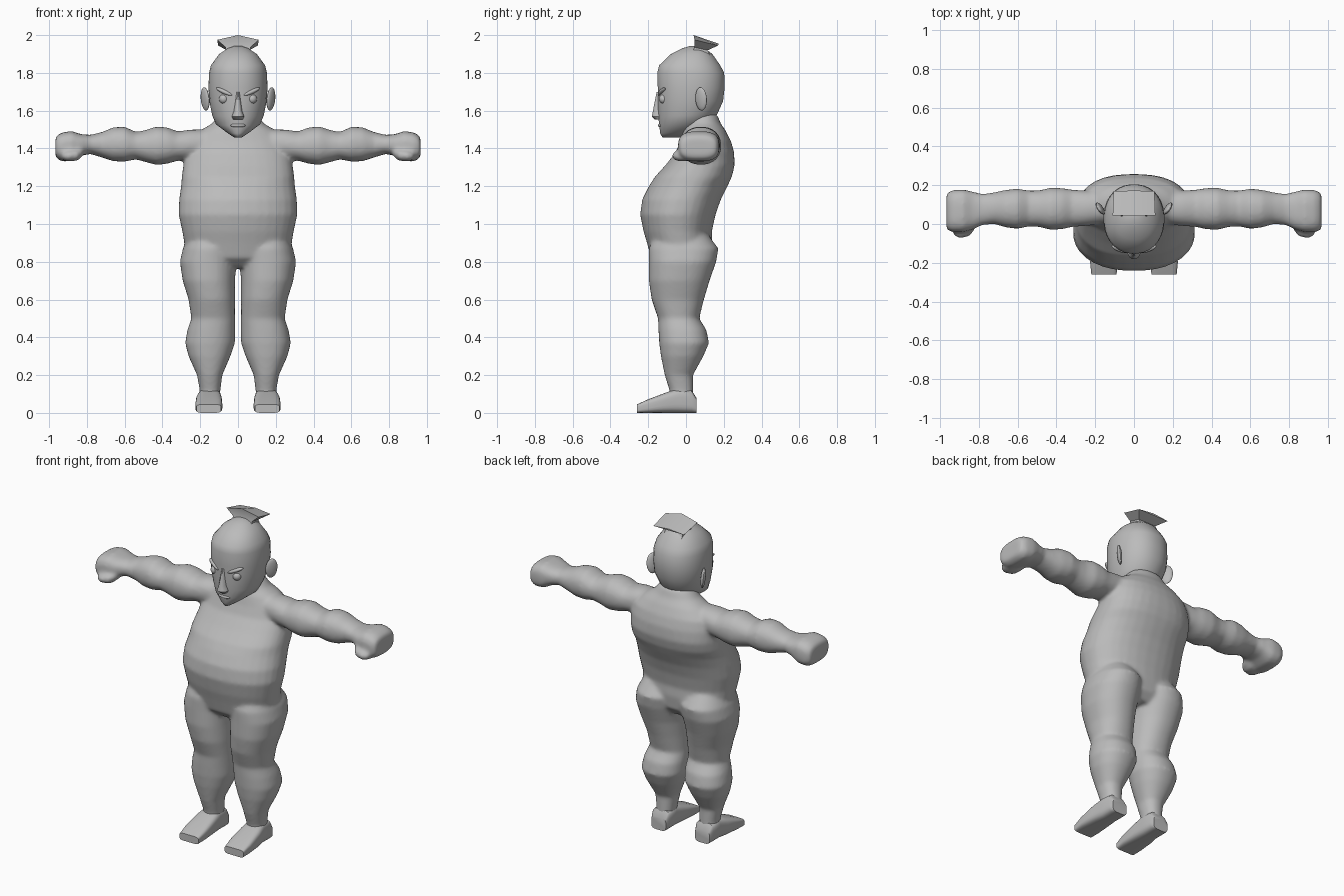
import bpy, bmesh, math
from mathutils import Matrix, Euler

grey = bpy.data.materials.new("plain grey")
grey.diffuse_color = (0.5, 0.5, 0.5, 1)


def loft(bm, axis, rings, side=1, n=32):
    """Closed skin through rings (t, u0, u1, v0, v1, exponent, tilt) along an axis."""
    loops = []
    for t, u0, u1, v0, v1, *rest in rings:
        e = rest[0] if rest else 2.2
        tilt = rest[1] if len(rest) > 1 else 0
        loop = []
        for i in range(n):
            a = 2 * math.pi * (i + 0.5) / n
            c, s = math.cos(a), math.sin(a)
            u = (u0 + u1) / 2 + (u1 - u0) / 2 * math.copysign(abs(c) ** (2 / e), c)
            v = (v0 + v1) / 2 + (v1 - v0) / 2 * math.copysign(abs(s) ** (2 / e), s)
            w = t + tilt * (v - v0)
            x, y, z = {"x": (w, u, v), "y": (u, w, v), "z": (u, v, w)}[axis]
            loop.append(bm.verts.new((x * side, y, z)))
        loops.append(loop)
    for a, b in zip(loops, loops[1:]):
        for i in range(n):
            j = (i + 1) % n
            bm.faces.new((a[i], a[j], b[j], b[i]))
    bm.faces.new(loops[0])
    bm.faces.new(loops[-1])


def finish(bm, name, mirror=False, angle=45):
    bmesh.ops.recalc_face_normals(bm, faces=bm.faces[:])
    me = bpy.data.meshes.new(name)
    bm.to_mesh(me)
    bm.free()
    ob = bpy.data.objects.new(name, me)
    bpy.context.collection.objects.link(ob)
    me.materials.append(grey)
    bpy.ops.object.select_all(action="DESELECT")
    ob.select_set(True)
    bpy.context.view_layer.objects.active = ob
    bpy.ops.object.shade_smooth_by_angle(angle=math.radians(angle))
    if mirror:
        ob.modifiers.new("Mirror", "MIRROR")
    return ob


def blob(name, loc, size, rot=(0, 0, 0), mirror=True):
    bm = bmesh.new()
    m = Matrix.LocRotScale(loc, Euler(rot), size)
    bmesh.ops.create_uvsphere(bm, u_segments=16, v_segments=10, radius=1, matrix=m)
    return finish(bm, name, mirror)


# body: torso, legs and arms fused into one smooth skin
torso = [
    (0.77, -.18, .18, -.13, .09), (0.82, -.28, .28, -.185, .13),
    (0.90, -.285, .285, -.207, .14), (0.96, -.295, .295, -.225, .137),
    (1.05, -.315, .315, -.243, .157), (1.13, -.312, .312, -.232, .185),
    (1.20, -.302, .302, -.197, .22), (1.25, -.298, .298, -.165, .243, 2.4),
    (1.31, -.29, .29, -.11, .258, 2.4), (1.38, -.28, .28, -.055, .255),
    (1.44, -.26, .26, -.03, .238), (1.495, -.20, .20, -.015, .21),
    (1.53, -.14, .14, 0, .185), (1.58, -.10, .10, .01, .165)]
leg = [
    (0.94, .03, .26, -.17, .12), (0.87, .006, .292, -.197, .172),
    (0.80, .008, .308, -.197, .16), (0.70, .016, .293, -.197, .125),
    (0.60, .016, .262, -.182, .095), (0.50, .016, .247, -.148, .07),
    (0.44, .014, .268, -.146, .108), (0.37, .016, .28, -.142, .122),
    (0.30, .04, .262, -.133, .092), (0.20, .083, .217, -.113, .037),
    (0.12, .093, .203, -.088, .038), (0.04, .10, .205, -.085, .04)]
arm = [
    (0.16, .0, .17, 1.34, 1.50), (0.25, -.01, .172, 1.34, 1.50),
    (0.32, -.015, .177, 1.335, 1.49), (0.37, -.027, .185, 1.32, 1.51),
    (0.43, -.03, .187, 1.312, 1.517), (0.49, -.015, .173, 1.328, 1.497),
    (0.54, -.012, .172, 1.342, 1.487), (0.60, -.025, .182, 1.33, 1.515),
    (0.66, -.018, .176, 1.332, 1.512), (0.72, .0, .163, 1.352, 1.487),
    (0.78, -.005, .155, 1.37, 1.472), (0.83, -.028, .166, 1.362, 1.475, 2.6),
    (0.88, -.042, .178, 1.335, 1.492, 3), (0.93, -.042, .175, 1.33, 1.485, 3),
    (0.957, -.035, .165, 1.345, 1.47, 3), (0.967, -.02, .15, 1.36, 1.455, 3)]
thumb = [(0.82, -.03, .03, 1.36, 1.40), (0.85, -.065, .03, 1.335, 1.395),
         (0.90, -.075, .03, 1.33, 1.39), (0.93, -.06, .03, 1.34, 1.38)]
bm = bmesh.new()
loft(bm, "z", torso)
for s in (1, -1):
    loft(bm, "z", leg, s)
    loft(bm, "x", arm, s)
    loft(bm, "x", thumb, s)
body = finish(bm, "body")
skin = body.modifiers.new("Skin", "REMESH")
skin.mode = "VOXEL"
skin.voxel_size = 0.01
skin.use_smooth_shade = True
relax = body.modifiers.new("Relax", "SMOOTH")
relax.factor, relax.iterations = 0.5, 10

# feet with flat soles
bm = bmesh.new()
loft(bm, "y", [
    (-.26, .09, .22, 0, .045, 5), (-.20, .083, .226, 0, .072, 4),
    (-.10, .085, .222, 0, .11, 3.5), (-.04, .09, .21, 0, .13, 3.5),
    (.03, .09, .21, 0, .12, 3.5), (.055, .10, .20, 0, .08, 4)])
finish(bm, "foot", True)

# head
bm = bmesh.new()
loft(bm, "z", [
    (1.458, -.02, .02, -.125, .0, 2, .0), (1.48, -.06, .06, -.137, .06, 2, .05),
    (1.52, -.117, .117, -.142, .13, 2, .06), (1.57, -.137, .137, -.148, .165, 2, .03),
    (1.65, -.152, .152, -.15, .197), (1.72, -.157, .157, -.15, .205),
    (1.80, -.154, .154, -.153, .203), (1.84, -.144, .144, -.143, .182),
    (1.90, -.10, .10, -.08, .14), (1.93, -.055, .055, -.02, .10),
    (1.942, -.02, .02, .02, .06)])
finish(bm, "head", angle=60)

# nose
bm = bmesh.new()
loft(bm, "z", [(1.70, -.01, .01, -.156, -.10), (1.60, -.022, .022, -.176, -.10),
               (1.568, -.034, .034, -.182, -.10), (1.553, -.026, .026, -.165, -.10)], n=12)
finish(bm, "nose")

# eyes, brows, ears, lips
blob("eye", (.075, -.117, 1.662), (.026, .026, .026))
blob("brow", (.072, -.128, 1.70), (.05, .016, .012), (0, -.4, .35))
blob("ear", (.174, .08, 1.662), (.014, .036, .062), (0, .1, -.6))
blob("lips", (0, -.134, 1.522), (.04, .014, .011), mirror=False)

# topknot: pinched base flaring to a fan with a raised front ridge
bm = bmesh.new()
base = [(-.07, .03, 1.90), (.07, .03, 1.90), (.06, .13, 1.89), (-.06, .13, 1.89)]
waist = [(-.065, .045, 1.935), (.065, .045, 1.935), (.06, .115, 1.92), (-.06, .115, 1.92)]
top = [(-.11, .045, 1.975), (.11, .045, 1.975), (.105, .17, 1.945), (-.105, .17, 1.945)]
rows = [[bm.verts.new(p) for p in r] for r in (base, waist, top)]
for a, b in zip(rows, rows[1:]):
    for i in range(4):
        j = (i + 1) % 4
        bm.faces.new((a[i], a[j], b[j], b[i]))
bm.faces.new(rows[0])
f, g = bm.verts.new((0, .04, 2.0)), bm.verts.new((0, .172, 1.955))
t = rows[2]
bm.faces.new((t[0], f, g, t[3]))
bm.faces.new((f, t[1], t[2], g))
bm.faces.new((t[0], t[1], f))
bm.faces.new((t[2], t[3], g))
finish(bm, "topknot", angle=25)
